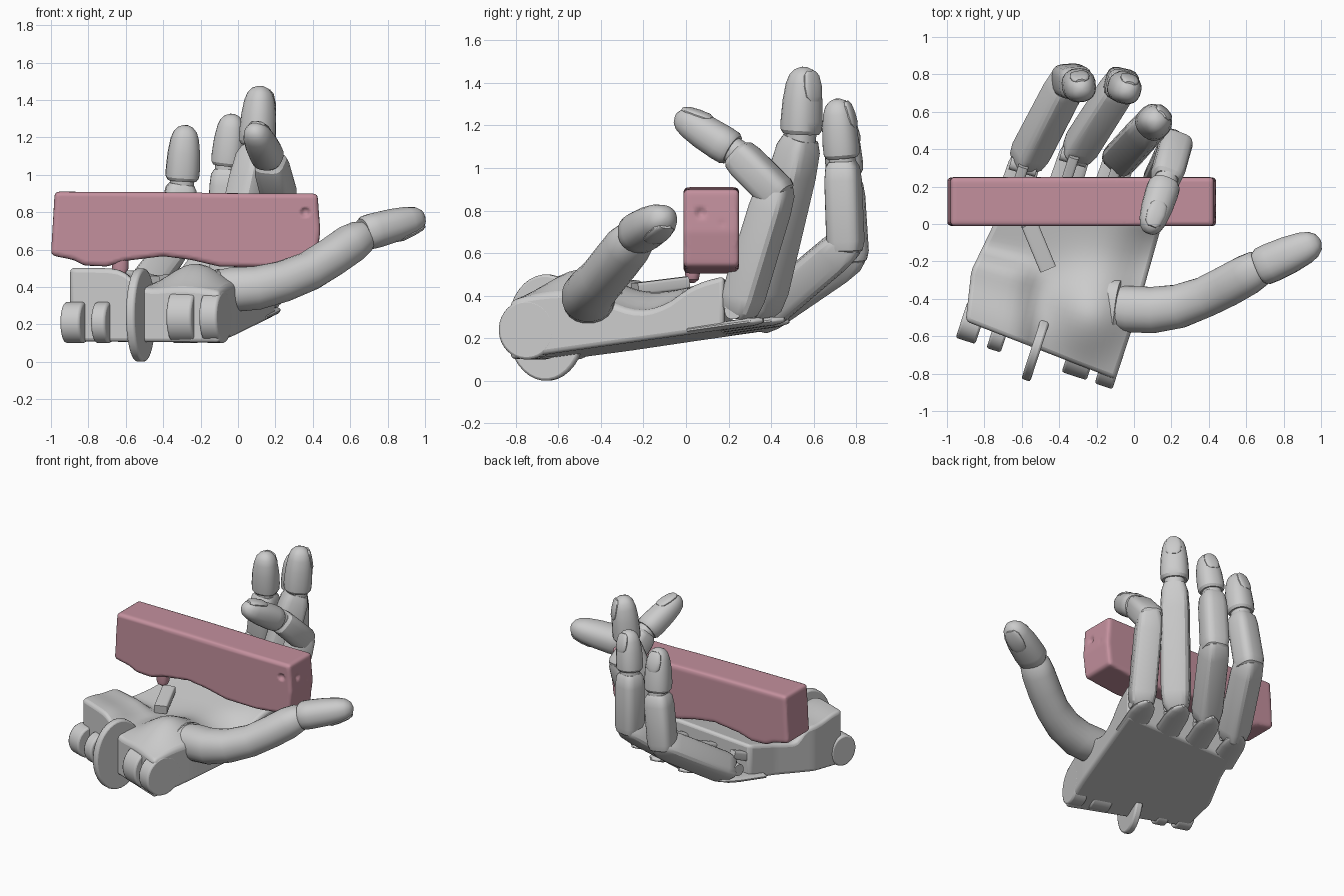
import bpy, bmesh, math
from mathutils import Vector as V

if "Cube" in bpy.data.objects:
    bpy.data.objects.remove(bpy.data.objects["Cube"])

AXIS = V((0.31, 0.95, 0)).normalized()      # wrist to knuckles
ACROSS = V((0.95, -0.31, 0)).normalized()   # along the wrist


def finish(name, bm, smooth=35, bevel=0.0, segs=2):
    bmesh.ops.recalc_face_normals(bm, faces=bm.faces)
    me = bpy.data.meshes.new(name)
    bm.to_mesh(me)
    bm.free()
    ob = bpy.data.objects.new(name, me)
    bpy.context.collection.objects.link(ob)
    bpy.ops.object.select_all(action='DESELECT')
    bpy.context.view_layer.objects.active = ob
    ob.select_set(True)
    bpy.ops.object.shade_smooth_by_angle(angle=math.radians(smooth))
    if bevel:
        m = ob.modifiers.new("bevel", 'BEVEL')
        m.width, m.segments, m.limit_method = bevel, segs, 'ANGLE'
        m.angle_limit = math.radians(50)
    return ob


def loft(name, path, sec, back=(0, 0, 1), sides=20, power=2.3, bevel=0.0):
    """Superellipse rings along a path; sec holds (half width, half depth)."""
    path = [V(p) for p in path]
    bm = bmesh.new()
    rings = []
    for i, p in enumerate(path):
        t = (path[min(i + 1, len(path) - 1)] - path[max(i - 1, 0)]).normalized()
        side = t.cross(V(back)).normalized()
        up = side.cross(t)
        ring = []
        for k in range(sides):
            a = 2 * math.pi * (k + 0.5) / sides
            c, s = math.cos(a), math.sin(a)
            ex = 2 / power
            q = p + side * (math.copysign(abs(c) ** ex, c) * sec[i][0]) \
                  + up * (math.copysign(abs(s) ** ex, s) * sec[i][1])
            ring.append(bm.verts.new(q))
        rings.append(ring)
    for a, b in zip(rings, rings[1:]):
        for k in range(sides):
            n = (k + 1) % sides
            bm.faces.new((a[k], a[n], b[n], b[k]))
    bm.faces.new(rings[0])
    bm.faces.new(rings[-1])
    return finish(name, bm, smooth=30, bevel=bevel)


def straight(name, a, b, w, d, stations, back, **kw):
    a, b = V(a), V(b)
    loft(name, [a.lerp(b, t) for t, f in stations],
         [(w * f, d * f) for t, f in stations], back, **kw)


BONE = [(0, .6), (.05, .88), (.15, 1), (.8, .98), (.94, .9), (1, .72)]
TIP = [(0, .85), (.06, .98), (.2, 1), (.5, .95), (.75, .83), (.88, .68), (.96, .45), (1, .15)]
PIN = [(0, 1), (1, 1)]


def fingertip(name, a, b, w, d, back):
    straight(name, a, b, w, d, TIP, back)
    a, b = V(a), V(b)
    t = (b - a).normalized()
    n = (V(back) - t * V(back).dot(t)).normalized()
    # nail lies on the back of the tip
    p, q = a.lerp(b, .5) + n * d * .86, a.lerp(b, .95) + n * d * .5
    straight(name + "_nail", p, q, w * .58, .02,
             [(0, .5), (.15, .9), (.5, 1), (.85, .85), (1, .45)], n)


def floor_z(x, y):
    return 0.1 + 0.135 * (0.31 * x + 0.95 * y + 0.82)


# Palm: wedge plate with raised mounds
STATIONS = [(0, V((-.90, -.52)), V((-.10, -.83))), (.3, V((-.87, -.25)), V((0, -.53))),
            (.68, V((-.74, .02)), V((.13, -.07))), (1, V((-.67, .22)), V((.20, .18)))]


def palm_point(u, v):
    for (v0, l0, r0), (v1, l1, r1) in zip(STATIONS, STATIONS[1:]):
        if v <= v1 + 1e-6:
            t = (v - v0) / (v1 - v0)
            return l0.lerp(l1, t).lerp(r0.lerp(r1, t), u)


def bump(u, v, cu, cv, su, sv):
    return math.exp(-((u - cu) ** 2 / su + (v - cv) ** 2 / sv))


def step(x, at, soft):
    return 1 / (1 + math.exp((x - at) / soft))


def palm_height(u, v):
    return (0.19 + 0.06 * v + 0.17 * bump(u, v, .75, .27, .06, .04)
            + 0.13 * step(v, .42, .025) * step(u, .42 - .2 * v, .04) * (1 - .3 * v)
            + 0.08 * step(v, .16, .06)
            - 0.09 * bump(u, v, 1, .58, .04, .03))


NU, NV = 22, 28
bm = bmesh.new()
grids = []
for top in (0, 1):
    g = []
    for j in range(NV + 1):
        row = []
        for i in range(NU + 1):
            u, v = i / NU, j / NV
            p = palm_point(u, v)
            row.append(bm.verts.new((p.x, p.y, floor_z(p.x, p.y) + top * palm_height(u, v))))
        g.append(row)
    for j in range(NV):
        for i in range(NU):
            bm.faces.new((g[j][i], g[j][i + 1], g[j + 1][i + 1], g[j + 1][i]))
    grids.append(g)


def border(g):
    return (g[0][:-1] + [r[-1] for r in g[:-1]] + g[-1][:0:-1] + [r[0] for r in g[:0:-1]])


lo, hi = border(grids[0]), border(grids[1])
for k in range(len(lo)):
    n = (k + 1) % len(lo)
    bm.faces.new((lo[k], lo[n], hi[n], hi[k]))
finish("palm", bm, 40, bevel=.03, segs=3)

# Wrist lugs and the large disc
for i, (x, y, z, th, w, d) in enumerate([
        (-.87, -.53, .21, .11, .10, .11), (-.72, -.58, .21, .08, .10, .11),
        (-.28, -.69, .24, .14, .13, .14), (-.12, -.735, .24, .10, .14, .14),
        (-.52, -.655, .25, .05, .19, .25)]):
    c = V((x, y, z))
    loft("wrist_disc" if i == 4 else f"wrist_lug_{i}", [c - ACROSS * th / 2, c + ACROSS * th / 2],
         [(w, d)] * 2, sides=36, power=2, bevel=.012)
# Loose strap on the palm
straight("palm_strap", (-.56, 0, .46), (-.46, -.24, .43), .045, .03, PIN, (0, 0, 1), power=6)

# Fingers: base, middle joint, end joint, tip, back direction, half width
FINGERS = {
    "index": ((.14, .24, .30), (.22, .42, .89), (.17, .235, 1.075), (.08, -.045, 1.25), (.3, .6, .7), .09),
    "middle": ((-.08, .34, .31), (.10, .54, 1.14), None, (.12, .555, 1.475), (.7, .7, 0), .098),
    "ring": ((-.32, .36, .31), (-.07, .75, .64), (-.06, .735, 1.03), (-.03, .71, 1.325), (.2, .9, -.2), .09),
    "pinky": ((-.59, .31, .29), (-.35, .77, .60), (-.30, .75, .95), (-.28, .72, 1.265), (-.1, .9, -.2), .093),
}
for name, (b, p, d, t, back, w) in FINGERS.items():
    n = name + "_finger_"
    straight(n + "base_segment", b, V(p) + (V(p) - V(b)).normalized() * (.04 if d else 0),
             w, w, BONE, back, sides=16, power=4)
    end = p
    if d:
        ext = V(p) - (V(d) - V(p)).normalized() * .05
        straight(n + "middle_segment", ext, d, w * .98, w * .95, BONE, back, sides=16, power=3.5)
        end = d
    along = (V(t) - V(end)).normalized()
    straight(n + "joint", V(end) - along * .05, V(end) + along * .06, w * .7, w * .7, PIN, back)
    fingertip(n + "tip", V(end) + along * .02, t, w * .98, w * .95, back)
    # knuckle plate under the finger and link into the palm
    bx = V((b[0], b[1], floor_z(b[0], b[1]) + .02))
    plate = [bx + AXIS * s + V((0, 0, .135 * s)) for s in (-.22, 0, .07, .11, .13)]
    loft(name + "_knuckle_plate", plate, [(.09, .02), (.085, .02), (.07, .02), (.04, .015), (.01, .01)])
    straight(name + "_knuckle_link", V(b) - AXIS * .16 + V((0, 0, .06)), V(b) + V((0, 0, .12)),
             .028, .03, PIN, (0, 0, 1), power=5)
    straight(name + "_knuckle_pin", V(b) + V((-.07, .02, .03)), V(b) + V((.07, -.02, .03)), .04, .04, PIN, (0, 0, 1))

# Thumb
loft("thumb", [(-.16, -.44, .38), (-.04, -.455, .385), (.10, -.46, .395), (.24, -.44, .43), (.38, -.39, .485),
               (.50, -.33, .56), (.60, -.275, .63), (.66, -.24, .67), (.69, -.225, .685)],
     [(.11, .10), (.125, .12), (.125, .118), (.118, .11), (.11, .105), (.112, .105), (.11, .105), (.10, .09), (.075, .07)],
     power=2.2)
fingertip("thumb_tip", (.67, -.235, .685), (.995, -.09, .775), .105, .095, (.6, .2, -.6))
loft("thumb_socket", [(-.14, -.44, .36), (-.08, -.45, .37), (-.06, -.45, .375)],
     [(.16, .12), (.155, .13), (.13, .11)])

# Held block: side profile extruded through its depth
pink = bpy.data.materials.new("pink")
pink.diffuse_color = (.55, .28, .34, 1)
pink.use_nodes = True
pink.node_tree.nodes["Principled BSDF"].inputs["Base Color"].default_value = pink.diffuse_color
profile = [(-1.0, .57), (-.88, .545), (-.82, .515), (-.7, .51), (-.6, .54), (-.4, .565), (-.25, .545),
           (-.1, .51), (.15, .505), (.42, .535), (.44, .7), (.425, .9), (.1, .9), (-.4, .907), (-.98, .91)]
bm = bmesh.new()
f = bm.faces.new([bm.verts.new((x, -.012, z)) for x, z in profile])
r = bmesh.ops.extrude_face_region(bm, geom=[f])
bmesh.ops.translate(bm, vec=(0, .262, 0), verts=[e for e in r["geom"] if isinstance(e, bmesh.types.BMVert)])
block = finish("held_block", bm, 35, bevel=.02, segs=3)
block.data.materials.append(pink)

# Small chips in the block's end
bm = bmesh.new()
for p, rad in (((.36, -.02, .80), .03), ((.45, .07, .79), .035), ((.45, .17, .74), .02)):
    s = bmesh.ops.create_icosphere(bm, subdivisions=2, radius=rad)
    bmesh.ops.translate(bm, vec=p, verts=s["verts"])
cutter = finish("chip_cutter", bm)
cutter.hide_render = True
cutter.hide_set(True)
m = block.modifiers.new("chips", 'BOOLEAN')
m.object, m.operation = cutter, 'DIFFERENCE'
m = block.modifiers.new("soft_surface", 'REMESH')
m.mode, m.voxel_size, m.use_smooth_shade = 'VOXEL', .012, True

# Peg under the block
peg = loft("block_peg", [(-.63, .03, .56), (-.63, .03, .5), (-.63, .03, .475), (-.63, .03, .46)],
           [(.045, .035), (.045, .035), (.035, .03), (.01, .01)], back=(0, 1, 0))
peg.data.materials.append(pink)
